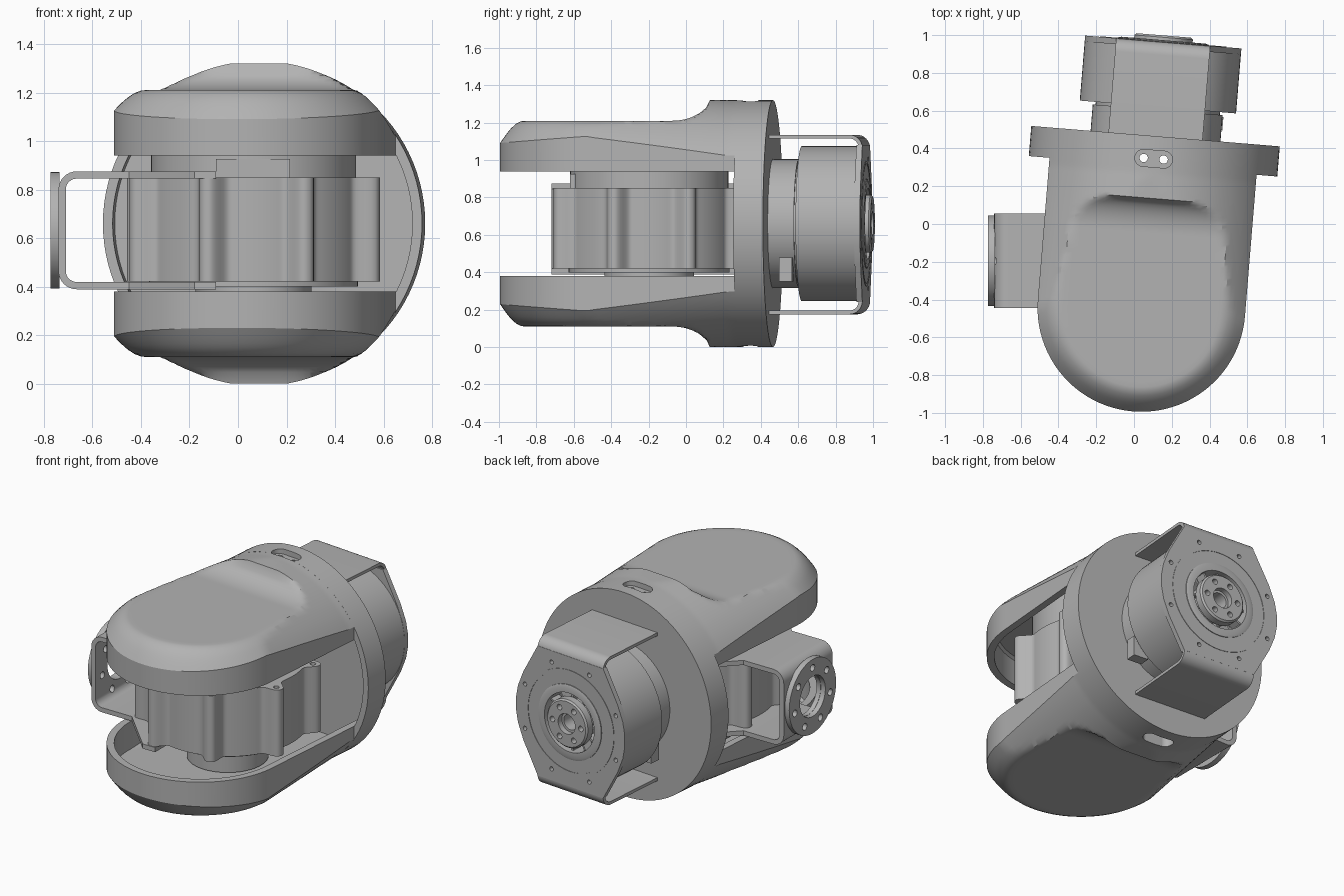
import bpy, bmesh
from math import pi, sin, cos, sqrt, exp, radians
from mathutils import Matrix

if "Cube" in bpy.data.objects:
    bpy.data.objects.remove(bpy.data.objects["Cube"])

grey = bpy.data.materials.new("neutral_grey")
grey.use_nodes = True
COL = (0.45, 0.45, 0.45, 1)
grey.diffuse_color = COL
grey.node_tree.nodes["Principled BSDF"].inputs["Base Color"].default_value = COL

# Housing frame: slightly turned, y along the housing, origin at flange back centre
HOUSE = Matrix.Translation((0.114, 0.465, 0.66)) @ Matrix.Rotation(radians(-4.7), 4, 'Z')
ALONG_Y = Matrix.Rotation(-pi / 2, 4, 'X')
ALONG_X = Matrix.Rotation(-pi / 2, 4, 'Y')       # local z points to -x
REAR = HOUSE @ ALONG_Y
MOTOR = Matrix.Translation((0.064, -0.197, 0))
T = Matrix.Translation


def finish(name, bm, mat):
    bmesh.ops.remove_doubles(bm, verts=bm.verts, dist=1e-5)
    bmesh.ops.recalc_face_normals(bm, faces=bm.faces)
    me = bpy.data.meshes.new(name)
    bm.transform(mat)
    bm.to_mesh(me)
    bm.free()
    me.materials.append(grey)
    ob = bpy.data.objects.new(name, me)
    bpy.context.collection.objects.link(ob)
    return ob


def lathe(name, profile, mat, n=64):
    """Revolve a closed (radius, height) profile about z."""
    bm = bmesh.new()
    rings = [[bm.verts.new((r * cos(2 * pi * i / n), r * sin(2 * pi * i / n), z)) for i in range(n)]
             for r, z in profile]
    for a, b, ra, rb in zip(rings, rings[1:] + rings[:1], profile, profile[1:] + profile[:1]):
        if ra[0] == rb[0] == 0:
            continue
        for i in range(n):
            j = (i + 1) % n
            q = [a[i], a[j], b[j], b[i]]
            if ra[0] == 0:
                q = [a[0], b[j], b[i]]
            elif rb[0] == 0:
                q = [a[i], a[j], b[0]]
            bm.faces.new(q)
    bmesh.ops.delete(bm, geom=[v for v in bm.verts if not v.link_faces], context='VERTS')
    return finish(name, bm, mat)


def rods(name, spots, r, z0, z1, mat, n=24):
    """Several parallel cylinders in one mesh."""
    bm = bmesh.new()
    for x, y in spots:
        bmesh.ops.create_cone(bm, cap_ends=True, segments=n, radius1=r, radius2=r,
                              depth=z1 - z0, matrix=T((x, y, (z0 + z1) / 2)))
    return finish(name, bm, mat)


def plate(name, outline, z0, z1, mat):
    bm = bmesh.new()
    f = bm.faces.new([bm.verts.new((x, y, z0)) for x, y in outline])
    ext = bmesh.ops.extrude_face_region(bm, geom=[f])['geom']
    bmesh.ops.translate(bm, vec=(0, 0, z1 - z0), verts=[e for e in ext if isinstance(e, bmesh.types.BMVert)])
    return finish(name, bm, mat)


def box(name, lo, hi, mat):
    return plate(name, [(lo[0], lo[1]), (hi[0], lo[1]), (hi[0], hi[1]), (lo[0], hi[1])], lo[2], hi[2], mat)


def apply_all(ob):
    bpy.context.view_layer.objects.active = ob
    for m in list(ob.modifiers):
        bpy.ops.object.modifier_apply(modifier=m.name)


def cut(ob, cutter):
    m = ob.modifiers.new("cut", 'BOOLEAN')
    m.operation, m.solver, m.object = 'DIFFERENCE', 'EXACT', cutter
    bpy.context.view_layer.update()
    apply_all(ob)


def drop(*obs):
    for o in obs:
        bpy.data.objects.remove(o)


def circle(n, r, start=0.0):
    return [(r * cos(start + 2 * pi * i / n), r * sin(start + 2 * pi * i / n)) for i in range(n)]


def u_strap(name, start, end, half_h, half_w, t, mat, r=0.06):
    """U-shaped sheet strap: legs run along x, web stands at x = end."""
    s = 1 if end > start else -1
    path = [(start, half_h)]
    path += [(end - s * r + s * r * sin(a), half_h - r + r * cos(a)) for a in [pi / 2 * k / 8 for k in range(9)]]
    path += [(x, -z) for x, z in reversed(path)]
    bm = bmesh.new()
    rows = [[bm.verts.new((x, y, z)) for y in (-half_w, half_w)] for x, z in path]
    for a, b in zip(rows, rows[1:]):
        bm.faces.new((a[0], a[1], b[1], b[0]))
    ob = finish(name, bm, mat)
    m = ob.modifiers.new("thick", 'SOLIDIFY')
    m.thickness, m.offset = t, 0
    apply_all(ob)
    return ob


# Housing arms: a rounded tongue with a barrel-shaped, scooped outer skin
W, CY, BACK = 0.55, -0.912, -0.03


def skin(x, y, d):
    radius = 0.6595 + 0.08 * max(0, -0.2 - y)
    barrel = sqrt(max(0, radius ** 2 - x * x))
    t = min(1, max(0, (y + 0.51) / 0.18))
    scoop = 0.55 + 0.11 * (1 - sqrt(1 - t * t))
    edge = 0.43 + 0.04 * min(1, max(0, (y + 1.462) / W))
    lip = edge + (0.55 - edge) * sin(pi / 2 * min(1, d / 0.13))
    if y > CY + 0.2:
        lip = 1
    return min(barrel, scoop, lip)


def arm(name, s):
    insets = [0, .015, .03, .045, .06, .085, .11, .13] + [.13 + .03 * k for k in range(1, 15)]
    ys = [BACK + (CY - BACK) * k / 50 for k in range(50)]
    arc = [pi * k / 48 for k in range(49)]
    bm = bmesh.new()

    def at(d, k):
        w = W - d
        if k < 50:
            return w, ys[k]
        if k < 99:
            return w * cos(arc[k - 50]), CY - w * sin(arc[k - 50])
        return -w, ys[148 - k]

    cols = []
    for k in range(149):
        outer = [(*at(d, k), skin(*at(d, k), d)) for d in insets]
        inner = [(x, y, min(0.46, z - 0.05)) for (x, y, z), d in zip(outer, insets) if d >= 0.045]
        prof = outer + inner[::-1] + [(*at(0.045, k), 0.28), (*at(0, k), 0.28)]
        cols.append([bm.verts.new((x, y, s * z)) for x, y, z in prof])
    n, mid = len(cols[0]), len(insets) - 1
    for a, b in zip(cols, cols[1:]):
        for i in range(n):
            if i != mid:
                j = (i + 1) % n
                bm.faces.new((a[i], a[j], b[j], b[i]))
    bm.faces.new(cols[0])
    bm.faces.new(cols[-1])
    bmesh.ops.remove_doubles(bm, verts=bm.verts, dist=1e-5)
    bmesh.ops.dissolve_degenerate(bm, dist=1e-6, edges=bm.edges)
    return finish(name, bm, HOUSE)


upper = arm("upper_housing_arm", 1)
lower = arm("lower_housing_arm", -1)

# Flange: a shallow cup behind the arms
flange = lathe("rear_flange", [(0, 0), (.66, 0), (.66, -.16), (.62, -.16), (.62, -.05), (0, -.05)], REAR, 96)

# Cable slots: recessed on top with two holes, open below
slot = [(x + (0.055 if x >= 0 else -0.055), y - 0.12) for x, y in circle(24, 0.045, pi / 24)]
top_slot = plate("top_slot_cutter", slot, 0.625, 0.8, HOUSE)
low_slot = plate("low_slot_cutter", slot, -0.8, -0.3, HOUSE)
holes = rods("slot_hole_cutter", [(-0.053, -0.12), (0.053, -0.12)], 0.022, 0.3, 0.8, HOUSE)
for part, cutters in ((upper, (top_slot, holes)), (flange, (top_slot, holes, low_slot)), (lower, (low_slot,))):
    for c in cutters:
        cut(part, c)
drop(top_slot, low_slot, holes)

# Pitch motor between the arms: lobed casing with a screw boss on each lobe
LOBE = radians(-21)


def casing_point(a):
    off = (a - LOBE + pi / 8) % (pi / 4) - pi / 8
    r = 0.468 + 0.087 * exp(-(abs(off) / 0.1) ** 3)
    return r * cos(a), r * sin(a)


casing = plate("pitch_motor_casing", [casing_point(2 * pi * k / 320) for k in range(320)], 0.42, 0.85, MOTOR)
screws = rods("boss_screw_cutter", circle(8, 0.51, LOBE), 0.018, 0.81, 0.9, MOTOR, 12)
cut(casing, screws)
drop(screws)
lathe("pitch_motor_cap", [(0, .83), (.423, .83), (.423, 1.1), (0, 1.1)], MOTOR)
lathe("pitch_motor_shaft", [(0, .21), (.24, .21), (.24, .40), (.43, .40), (.43, .43), (0, .43)], MOTOR)
box("pitch_motor_connector", (-0.09, -0.62, 0.84), (0.215, -0.4, 0.925), Matrix())

# Side bracket with flared lug plates and a round output disc
CENTRE = T((0, -0.195, 0.632))
side = u_strap("side_bracket", -0.42, -0.725, 0.228, 0.25, 0.03, CENTRE)
flare = [(-.45, -.25), (-.18, -.525), (-.09, -.525), (-.09, .525), (-.18, .525), (-.45, .25)]
for name, z in (("upper_lug_plate", 0.213), ("lower_lug_plate", -0.243)):
    plate(name, flare, z, z + 0.03, CENTRE)
disc_at = CENTRE @ ALONG_X
disc = lathe("side_output_disc", [(.13, .735), (.24, .735), (.24, .772), (.13, .772)], disc_at)
bolt = rods("disc_bolt_cutter", circle(7, 0.185), 0.022, 0.6, 0.9, disc_at, 16)
bore = rods("disc_bore_cutter", [(0, 0)], 0.128, 0.6, 0.9, disc_at, 48)
cut(disc, bolt)
cut(side, bolt)
cut(side, bore)
drop(bolt, bore)

# Roll motor behind the flange
lathe("roll_motor_body", [(0, -.01), (.345, -.01), (.345, .14), (.33, .14), (.33, .155), (.415, .155),
                          (.415, .47), (.19, .47), (.19, .40), (0, .40)], REAR)
for x in (-0.26, 0.3):
    box("roll_motor_connector", (x - .05, .06, -.31), (x + .05, .13, -.18), HOUSE)
hub = lathe("roll_output_hub", [(.05, .4), (.135, .4), (.135, .47), (.155, .48), (.155, .525), (.145, .535),
                                (.065, .535), (.065, .5), (.05, .5)], REAR)
hub_bolts = rods("hub_bolt_cutter", circle(6, 0.108), 0.018, 0.49, 0.6, REAR, 16)
cut(hub, hub_bolts)
lathe("roll_face_ring", [(.19, .49), (.24, .49), (.24, .505), (.225, .51), (.19, .51)], REAR)
lathe("roll_face_rim", [(.32, .49), (.335, .49), (.335, .503), (.32, .503)], REAR)
# Spokes in the gap round the hub
for k in range(12):
    box("hub_spoke", (.13, -.006, .41), (.195, .006, .48), REAR @ Matrix.Rotation(k * pi / 6, 4, 'Z'))

# Rear bracket: strap over the motor with a wide face plate
strap_at = HOUSE @ T((0, 0, -0.005)) @ Matrix.Rotation(pi / 2, 4, 'Z')
strap = u_strap("rear_bracket", -0.01, 0.49, 0.47, 0.25, 0.02, strap_at)
quarter = [(.25, .42), (.36, .22), (.4, .12), (.415, .04)]
outline = quarter + [(x, -y) for x, y in quarter[::-1]]
outline += [(-x, -y) for x, y in outline]
face = plate("rear_face_plate", outline, 0.468, 0.5, REAR)
face_hole = rods("face_hole_cutter", [(0, 0)], 0.19, 0.42, 0.7, REAR, 64)
face_bolts = rods("face_bolt_cutter", circle(8, 0.375, pi / 8), 0.014, 0.44, 0.7, REAR, 12)
for part in (strap, face):
    cut(part, face_hole)
    cut(part, face_bolts)
drop(hub_bolts, face_hole, face_bolts)

# Smooth curved surfaces, keep edges sharp
for ob in bpy.context.scene.objects:
    ob.select_set(ob.type == 'MESH')
bpy.ops.object.shade_smooth_by_angle(angle=radians(28))
